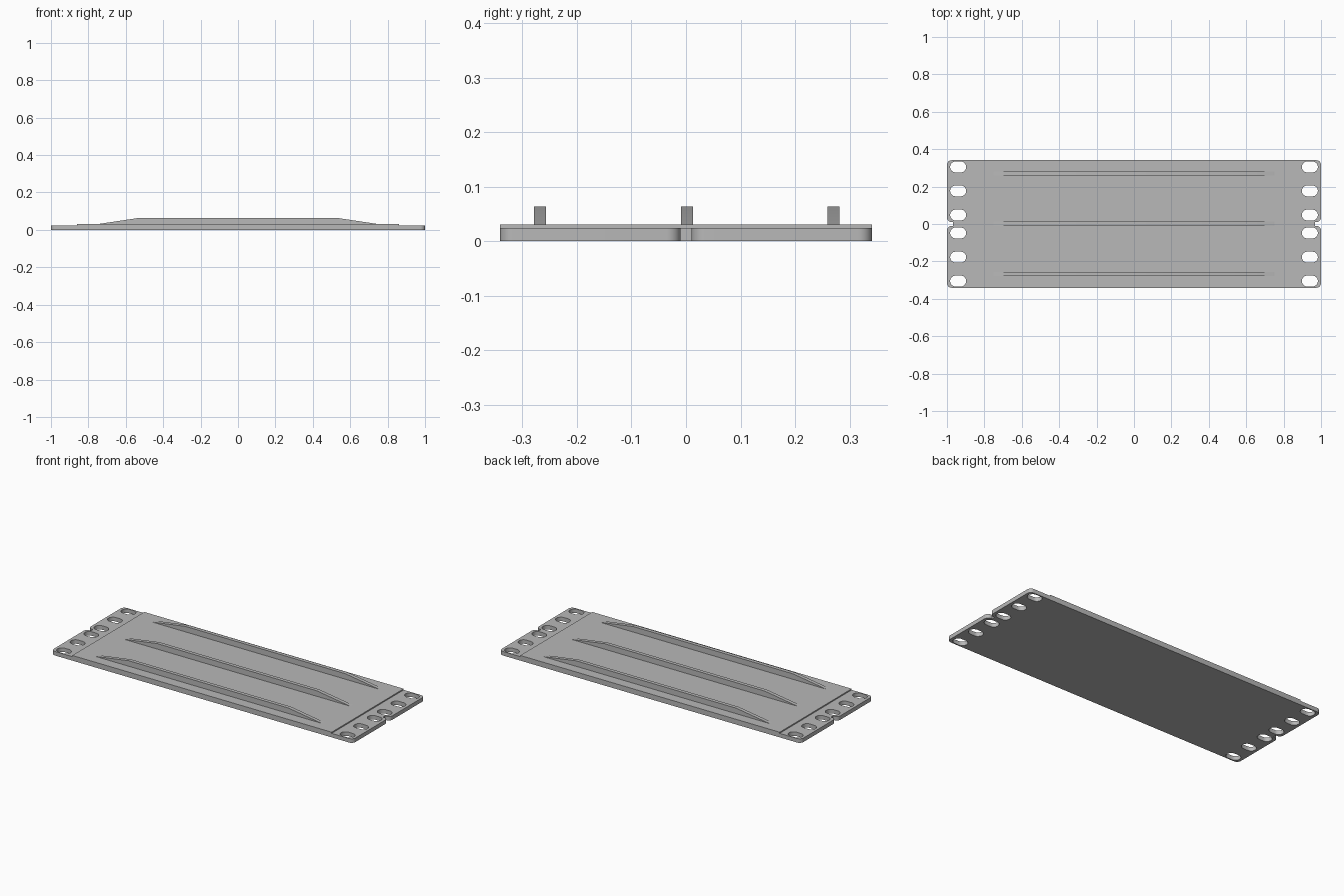
import bpy, bmesh
from math import pi, cos, sin
from mathutils import Vector

cube = bpy.data.objects.get("Cube")
if cube:
    bpy.data.objects.remove(cube, do_unlink=True)

HALF_X, HALF_Y = 1.0, 0.341
BASE_TOP, PANEL_TOP, RIB_TOP = 0.024, 0.031, 0.064

grey = bpy.data.materials.new("plain grey")
grey.use_nodes = True
grey.diffuse_color = (0.48, 0.48, 0.48, 1)
grey.node_tree.nodes["Principled BSDF"].inputs["Base Color"].default_value = grey.diffuse_color


def arc(cx, cy, r, start, end, steps=8):
    angles = [start + (end - start) * i / steps for i in range(steps + 1)]
    return [(cx + r * cos(a), cy + r * sin(a)) for a in angles]


def finish(name, bm):
    bmesh.ops.remove_doubles(bm, verts=bm.verts, dist=1e-5)
    bmesh.ops.recalc_face_normals(bm, faces=bm.faces)
    mesh = bpy.data.meshes.new(name)
    bm.to_mesh(mesh)
    bm.free()
    mesh.materials.append(grey)
    obj = bpy.data.objects.new(name, mesh)
    bpy.context.collection.objects.link(obj)
    bpy.ops.object.select_all(action='DESELECT')
    obj.select_set(True)
    bpy.context.view_layer.objects.active = obj
    bpy.ops.object.shade_smooth_by_angle(angle=pi / 6)
    return obj


def prism(name, profile, offset):
    bm = bmesh.new()
    face = bm.faces.new([bm.verts.new(p) for p in profile])
    new = bmesh.ops.extrude_face_region(bm, geom=[face])["geom"]
    bmesh.ops.translate(bm, vec=Vector(offset),
                        verts=[v for v in new if isinstance(v, bmesh.types.BMVert)])
    return finish(name, bm)


def slotted_slab(name, loops, height):
    # Filled flat curve whose inner loops become through holes
    curve = bpy.data.curves.new(name, 'CURVE')
    curve.dimensions, curve.fill_mode = '2D', 'BOTH'
    curve.extrude = height / 2
    for points in loops:
        spline = curve.splines.new('POLY')
        spline.points.add(len(points) - 1)
        spline.use_cyclic_u = True
        for p, (x, y) in zip(spline.points, points):
            p.co = (x, y, 0, 1)
    temp = bpy.data.objects.new(name + " outline", curve)
    bpy.context.collection.objects.link(temp)
    graph = bpy.context.evaluated_depsgraph_get()
    bm = bmesh.new()
    bm.from_mesh(temp.evaluated_get(graph).to_mesh())
    bpy.data.objects.remove(temp, do_unlink=True)
    bmesh.ops.translate(bm, verts=bm.verts, vec=(0, 0, height / 2))
    return finish(name, bm)


# Base plate: rounded corners and a small rounded notch in each end
r, gap, depth = 0.025, 0.010, 0.032
right_end = (arc(HALF_X - r, -HALF_Y + r, r, -pi / 2, 0)
             + arc(HALF_X - r, -gap - r, r, 0, pi / 2)
             + [(HALF_X - depth, -gap), (HALF_X - depth, gap)]
             + arc(HALF_X - r, gap + r, r, -pi / 2, 0)
             + arc(HALF_X - r, HALF_Y - r, r, 0, pi / 2))
outline = right_end + [(-x, -y) for x, y in right_end]

# Six slots at each end
slots = []
for x in (-0.94, 0.94):
    for y in (0.048, 0.177, 0.305):
        for side in (-1, 1):
            slots.append(arc(x + 0.014, y * side, 0.029, -pi / 2, pi / 2, 12)
                         + arc(x - 0.014, y * side, 0.029, pi / 2, 3 * pi / 2, 12))
slotted_slab("base_plate", [outline] + slots, BASE_TOP)

# Raised middle panel
prism("raised_panel", [(-0.86, -HALF_Y, BASE_TOP), (0.86, -HALF_Y, BASE_TOP),
                       (0.86, -HALF_Y, PANEL_TOP), (-0.86, -HALF_Y, PANEL_TOP)],
      (0, 2 * HALF_Y, 0))

# Three stiffening ribs with sloping ends
for name, y in (("front_rib", -0.268), ("middle_rib", 0.0015), ("back_rib", 0.2705)):
    prism(name, [(-0.75, y - 0.011, PANEL_TOP), (0.75, y - 0.011, PANEL_TOP),
                 (0.53, y - 0.011, RIB_TOP), (-0.53, y - 0.011, RIB_TOP)],
          (0, 0.022, 0))
